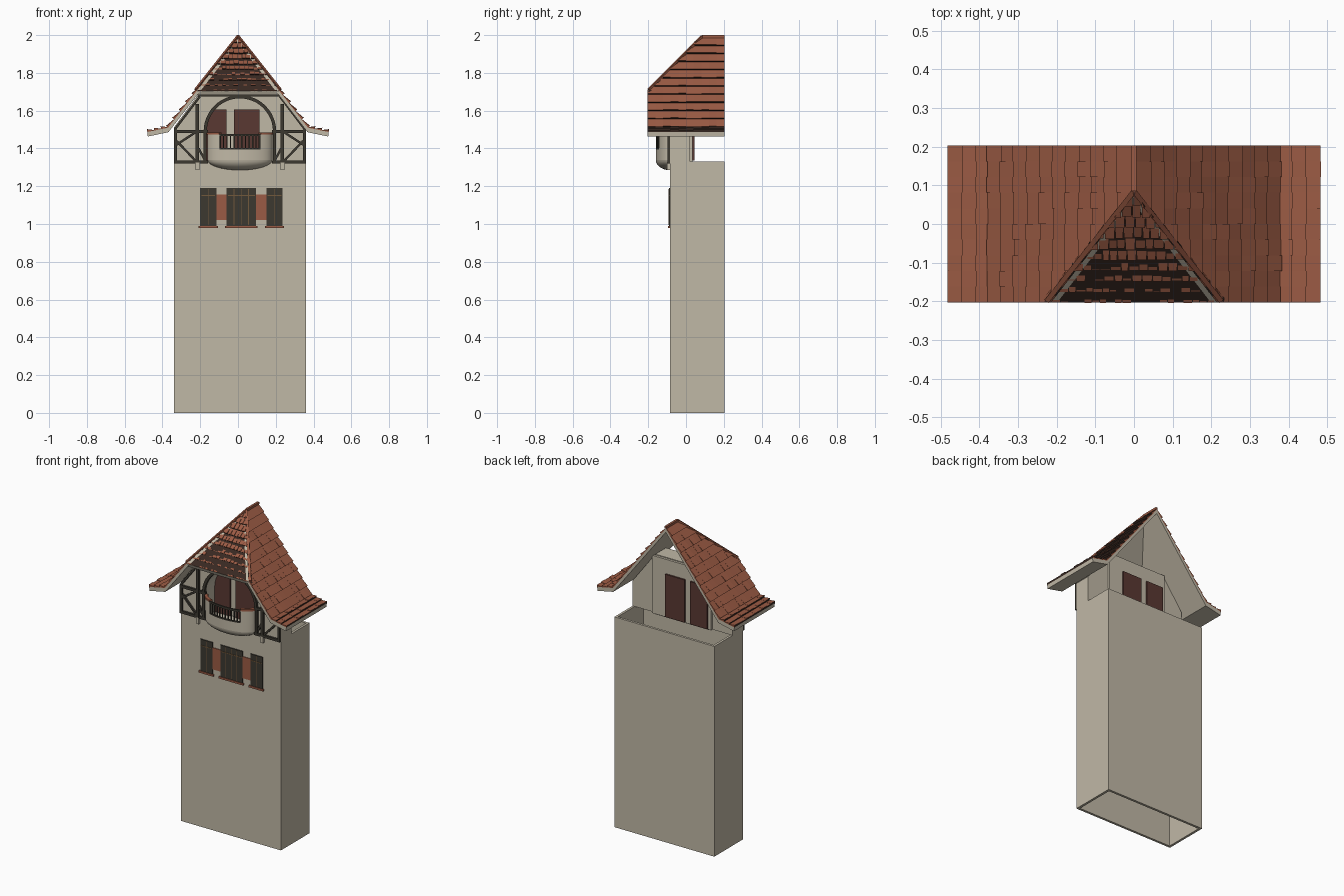
import bpy, bmesh, math, random
from mathutils import Vector

random.seed(4)
if "Cube" in bpy.data.objects:
    bpy.data.objects.remove(bpy.data.objects["Cube"])


def material(name, rgb):
    m = bpy.data.materials.new(name)
    m.use_nodes = True
    m.diffuse_color = (*rgb, 1)
    m.node_tree.nodes["Principled BSDF"].inputs["Base Color"].default_value = (*rgb, 1)
    return m


PLASTER = material("plaster", (0.53, 0.48, 0.38))
TILE = material("terracotta", (0.33, 0.105, 0.058))
GAP = material("dark_tile_edge", (0.04, 0.022, 0.016))
TIMBER = material("dark_timber", (0.045, 0.04, 0.03))
DOOR = material("red_brown_wood", (0.1, 0.04, 0.032))
MUNTIN = material("ochre_wood", (0.17, 0.10, 0.045))


def finish(name, bm, *mats, smooth=False):
    bmesh.ops.recalc_face_normals(bm, faces=bm.faces)
    mesh = bpy.data.meshes.new(name)
    bm.to_mesh(mesh)
    bm.free()
    for m in mats:
        mesh.materials.append(m)
    ob = bpy.data.objects.new(name, mesh)
    bpy.context.collection.objects.link(ob)
    if smooth:
        bpy.context.view_layer.objects.active = ob
        ob.select_set(True)
        bpy.ops.object.shade_smooth_by_angle(angle=math.radians(35))
        ob.select_set(False)
    return ob


def prism(bm, pts, vec, dark_edge=None):
    """Extrude a closed outline; the side on dark_edge gets the second material."""
    a = [bm.verts.new(p) for p in pts]
    b = [bm.verts.new(Vector(p) + Vector(vec)) for p in pts]
    bm.faces.new(a)
    bm.faces.new(b[::-1])
    for i in range(len(a)):
        j = (i + 1) % len(a)
        f = bm.faces.new((a[i], a[j], b[j], b[i]))
        f.material_index = int(i == dark_edge)


def add_box(bm, x0, x1, y0, y1, z0, z1):
    prism(bm, [(x0, y0, z0), (x1, y0, z0), (x1, y0, z1), (x0, y0, z1)], (0, y1 - y0, 0))


def box(name, mat, *dims):
    bm = bmesh.new()
    add_box(bm, *dims)
    return finish(name, bm, mat)


def beam(bm, p, q, w=0.014):
    p, q = Vector(p), Vector(q)
    rot = (q - p).to_track_quat('Z', 'Y')
    h = w / 2
    prism(bm, [p + rot @ Vector(c) for c in ((-h, -h, 0), (h, -h, 0), (h, h, 0), (-h, h, 0))], q - p)


def clip(bm, co, no):
    bmesh.ops.bisect_plane(bm, geom=bm.verts[:] + bm.edges[:] + bm.faces[:],
                           plane_co=co, plane_no=no, clear_outer=True)
    bmesh.ops.holes_fill(bm, edges=[e for e in bm.edges if e.is_boundary], sides=0)


# Hollow tower shaft, open at both ends
X0, X1, YF, YB, ZT = -0.34, 0.36, -0.085, 0.2025, 1.33
T = 0.015
bm = bmesh.new()
for x in (X0, X1 - T):
    add_box(bm, x, x + T, YF, YB, 0, ZT)
for y in (YF, YB - T):
    add_box(bm, X0 + T, X1 - T, y, y + T, 0, ZT)
finish("tower_shaft", bm, PLASTER)

# Upper gable wall with an arched niche
CX, CZ = 0.01, 1.49
arch = [(CX - 0.177 * math.cos(t * math.pi / 20), CZ + 0.177 * math.sin(t * math.pi / 20)) for t in range(21)]
outline = ([(X0, ZT), (CX - 0.177, ZT)] + arch +
           [(CX + 0.177, ZT), (X1, ZT), (X1, 1.49), (0.2, 1.7), (-0.2, 1.7), (X0, 1.51)])
bm = bmesh.new()
prism(bm, [(x, YF, z) for x, z in outline], (0, 0.105, 0))
finish("gable_wall", bm, PLASTER)
box("niche_back_wall", PLASTER, -0.2, 0.213, 0.015, 0.035, ZT, 1.695)
box("niche_floor", PLASTER, -0.18, 0.2, YF, 0.02, ZT - 0.01, ZT + 0.005)
for side, x0, x1 in (("right", -0.18, -0.06), ("left", -0.02, 0.115)):
    box(side + "_balcony_door", DOOR, x0, x1, 0.005, 0.045, 1.335, 1.605)

# Roof deck: bent gable, clipped by the front hip
YR = -0.2025
TOP, KNEE, EAVE = (0, 1.985), (0.37, 1.51), (0.48, 1.487)
upper = [(-EAVE[0], EAVE[1]), (-KNEE[0], KNEE[1]), TOP, KNEE, EAVE]
lower = [(x * 0.995, z - 0.024) for x, z in reversed(upper)]
bm = bmesh.new()
for i in range(4):
    a, b = upper[i], upper[i + 1]
    c, d = lower[3 - i], lower[4 - i]
    prism(bm, [(x, YR, z) for x, z in (a, b, c, d)], (0, 0.405, 0), 0)
HIP_CO, HIP_NO = Vector((0, YR, 1.705)), Vector((0, -1, 1))
clip(bm, HIP_CO, HIP_NO)
finish("roof_deck", bm, PLASTER, GAP)

# Side roof courses with slightly uneven tiles
for side, s in (("left", 1), ("right", -1)):
    bm = bmesh.new()
    for (a, b, n) in ((TOP, KNEE, 11), (KNEE, EAVE, 3)):
        a, b = Vector((s * a[0], 0, a[1])), Vector((s * b[0], 0, b[1]))
        d = (b - a) / n
        nor = Vector((-d.z * s, 0, d.x * s)).normalized()
        for i in range(n):
            for k in range(10):
                t = random.uniform(0.010, 0.016)
                p, q = a + d * i, a + d * (i + 1)
                y = Vector((0, YR + k * 0.0405, 0))
                prism(bm, [p + y, q + y, q + nor * t + y, p + nor * 0.003 + y], (0, 0.0405, 0), 1)
    clip(bm, HIP_CO + Vector((0, 0, 0.005)), HIP_NO)
    finish(side + "_roof_tiles", bm, TILE, GAP)

# Front hip deck and its separate tiles
bm = bmesh.new()
tri = [(-0.222, YR, 1.705), (0.222, YR, 1.705), (0, 0.08, 1.985)]
prism(bm, tri, (0, 0.01, -0.022))
bm.normal_update()
for f in bm.faces:
    if abs(f.normal.y * f.normal.z) > 0.4:
        f.material_index = int(f.calc_center_median().z > 1.79)
finish("hip_deck", bm, PLASTER, GAP)

bm = bmesh.new()
nor = Vector((0, -1, 1)).normalized()
ROWS = 10
top, foot = Vector((0, 0.08, 1.985)), Vector((0, YR + 0.008, 1.697))
for i in range(ROWS):
    p, q = top.lerp(foot, i / ROWS), top.lerp(foot, (i + 1) / ROWS)
    half = 0.235 * (i + 1) / ROWS
    x = -half - random.uniform(0, 0.012)
    while x < half:
        w = random.uniform(0.018, 0.028)
        t = random.uniform(0.008, 0.014)
        o = Vector((x, 0, 0))
        prism(bm, [p + o, q + o, q + nor * t + o, p + nor * 0.003 + o], (w - 0.003, 0, 0), 1)
        x += w
for s in (1, -1):
    clip(bm, (0, 0, 2), (1.28 * s, 0, 1))
finish("hip_tiles", bm, TILE, GAP)

# Ridge and hip caps
bm = bmesh.new()
beam(bm, (0, 0.085, 1.993), (0, 0.2025, 1.993))
for s in (1, -1):
    beam(bm, (0, 0.085, 1.993), (s * 0.224, YR + 0.005, 1.71), 0.013)
finish("ridge_caps", bm, TILE)

# Timber frame on the upper front
YT = -0.09
bm = bmesh.new()


def stick(x0, z0, x1, z1, w=0.016):
    for s in (1, -1):
        beam(bm, (CX + s * x0, YT, z0), (CX + s * x1, YT, z1), w)


stick(0.342, 1.32, 0.342, 1.50)
stick(0.225, 1.32, 0.225, 1.635, 0.018)
stick(0.184, 1.33, 0.184, 1.49)
stick(0.35, 1.328, 0.17, 1.328)
stick(0.35, 1.49, 0.17, 1.49)
stick(0.335, 1.42, 0.235, 1.485, 0.012)
stick(0.335, 1.44, 0.235, 1.335, 0.012)
stick(0.218, 1.40, 0.184, 1.335, 0.012)
stick(0.345, 1.50, 0.212, 1.675, 0.012)
stick(0, 1.682, 0.225, 1.682)
finish("timber_frame", bm, TIMBER)

# Arch timber
bm = bmesh.new()
ring = [(math.cos(t * math.pi / 24), math.sin(t * math.pi / 24)) for t in range(25)]
band = [(CX + 0.192 * c, YT - 0.01, CZ + 0.192 * s) for c, s in ring]
band += [(CX + 0.175 * c, YT - 0.01, CZ + 0.175 * s) for c, s in reversed(ring)]
prism(bm, band, (0, 0.018, 0))
finish("arch_timber", bm, TIMBER)

# Corbels under the posts
for side, s in (("left", 1), ("right", -1)):
    x = CX + s * 0.225
    box(side + "_corbel", PLASTER, x - 0.01, x + 0.01, -0.1, YF, 1.285, 1.325)

# Rounded balcony: bowl, parapet, caps and railing
RX, RY = 0.172, 0.075


def plan(deg, inset=0.0):
    a = math.radians(deg)
    return CX - (RX - inset) * math.cos(a), YF - (RY - inset) * math.sin(a)


def curved_wall(name, mat, a0, a1, z0, z1, thick=0.012, out=0.0):
    steps = [a0 + (a1 - a0) * i / 16 for i in range(17)]
    pts = [(*plan(a, -out), z0) for a in steps] + [(*plan(a, thick), z0) for a in reversed(steps)]
    b = bmesh.new()
    prism(b, pts, (0, 0, z1 - z0))
    finish(name, b, mat, smooth=True)


bm = bmesh.new()
bmesh.ops.create_uvsphere(bm, u_segments=32, v_segments=16, radius=1)
for v in bm.verts:
    v.co = (CX + v.co.x * RX, YF + v.co.y * RY, 1.34 + v.co.z * 0.055)
clip(bm, (0, 0, 1.34), (0, 0, 1))
clip(bm, (0, YF + 0.002, 0), (0, 1, 0))
finish("balcony_bowl", bm, PLASTER, smooth=True)
curved_wall("balcony_parapet", PLASTER, 0, 180, 1.338, 1.395)
for side, a0, a1 in (("right", 0, 51), ("left", 129, 180)):
    curved_wall(side + "_parapet_wing", PLASTER, a0, a1, 1.39, 1.473)
    curved_wall(side + "_parapet_cap", TILE, a0, a1, 1.473, 1.485, 0.016, 0.004)
curved_wall("railing_top", TIMBER, 51, 129, 1.465, 1.477, 0.01)
curved_wall("railing_bottom", TIMBER, 51, 129, 1.395, 1.403, 0.01)
bm = bmesh.new()
for i in range(12):
    x, y = plan(52 + i * 76 / 11, 0.005)
    beam(bm, (x, y, 1.395), (x, y, 1.47), 0.006)
finish("railing_bars", bm, TIMBER)

# Lower windows with glazing bars and sills
for name, x0, x1, n in (("right", -0.2, -0.115, 2), ("centre", -0.06, 0.095, 4), ("left", 0.15, 0.235, 2)):
    box(name + "_window", TIMBER, x0, x1, YF - 0.006, YF + 0.002, 0.99, 1.19)
    box(name + "_window_sill", TILE, x0 - 0.008, x1 + 0.008, -0.096, YF, 0.978, 0.99)
    bm = bmesh.new()
    for i in range(1, n):
        x = x0 + (x1 - x0) * i / n
        add_box(bm, x - 0.002, x + 0.002, YF - 0.008, YF, 0.995, 1.185)
    add_box(bm, x0 + 0.006, x1 - 0.006, YF - 0.008, YF, 1.148, 1.153)
    finish(name + "_glazing_bars", bm, MUNTIN)
for side, x0, x1 in (("right", -0.115, -0.06), ("left", 0.095, 0.15)):
    box(side + "_window_panel", TILE, x0, x1, YF - 0.004, YF + 0.002, 1.02, 1.157)
